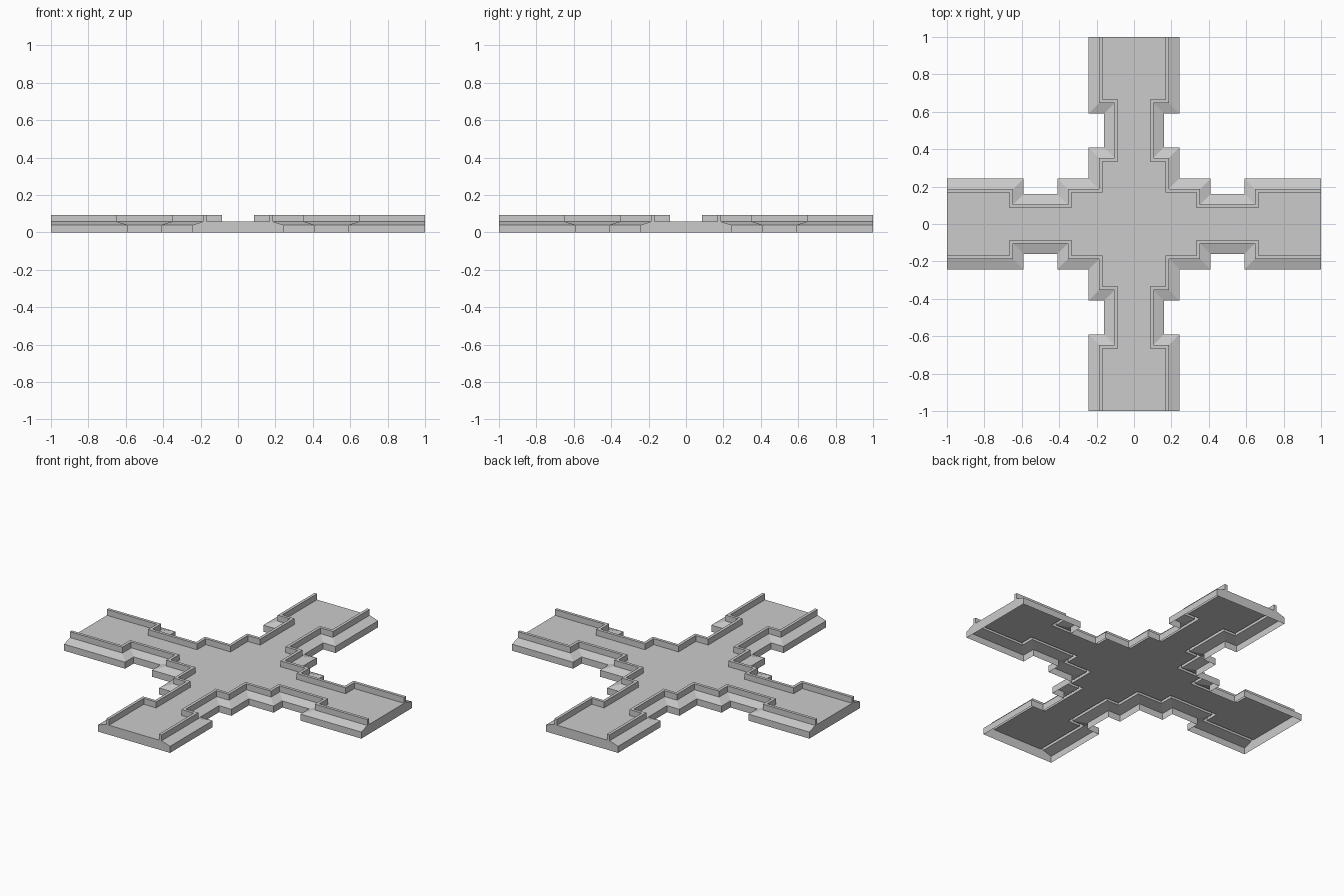
import bpy
from mathutils import Matrix

if "Cube" in bpy.data.objects:
    bpy.data.objects.remove(bpy.data.objects["Cube"])

W, N = 0.243, 0.16          # half-width of an arm, and at its notch
N0, N1 = 0.41, 0.59         # notch start and end along an arm
BANK = [(0, 0), (0, 0.04), (0.057, 0.058)]                 # (inset, height)
KERB = [(0.057, 0.058), (0.057, 0.094), (0.075, 0.094), (0.075, 0.058)]


def corner_path(inset, z, turn):
    """Edge path from one arm end to the next, inset and turned by quarters."""
    w, n, a, b = W - inset, N - inset, N0 - inset, N1 + inset
    half = [(1, w), (b, w), (b, n), (a, n), (a, w)]
    pts = half + [(w, w)] + [(y, x) for x, y in reversed(half)]
    rot = [(1, 0), (0, 1), (-1, 0), (0, -1)][turn % 4]
    c, s = rot
    return [(c * x - s * y, s * x + c * y, z) for x, y in pts]


def make_object(name, polygons):
    verts, faces, index = [], [], {}
    for poly in polygons:
        face = []
        for p in poly:
            key = tuple(round(v, 5) for v in p)
            if key not in index:
                index[key] = len(verts)
                verts.append(key)
            face.append(index[key])
        faces.append(face)
    mesh = bpy.data.meshes.new(name)
    mesh.from_pydata(verts, [], faces)
    mesh.update()
    obj = bpy.data.objects.new(name, mesh)
    bpy.context.collection.objects.link(obj)
    return obj


def sweep(profile):
    polys = []
    for turn in range(4):
        rows = [corner_path(d, z, turn) for d, z in profile]
        for lo, hi in zip(rows, rows[1:]):
            for i in range(len(lo) - 1):
                polys.append([lo[i], lo[i + 1], hi[i + 1], hi[i]])
    return polys


# Sloped banks and raised kerbs along the four corners
make_object("embankment", sweep(BANK))
make_object("kerb", sweep(KERB))

# Flat cross-shaped road
make_object("road_deck", [[p for t in range(4) for p in corner_path(*KERB[-1], t)]])

# Walls closing the arm ends (underside stays open)
section = BANK + KERB[1:]
make_object("arm_end_walls", [
    [corner_path(d, z, t)[0] for d, z in section]
    + [corner_path(d, z, t - 1)[-1] for d, z in reversed(section)]
    for t in range(4)])
